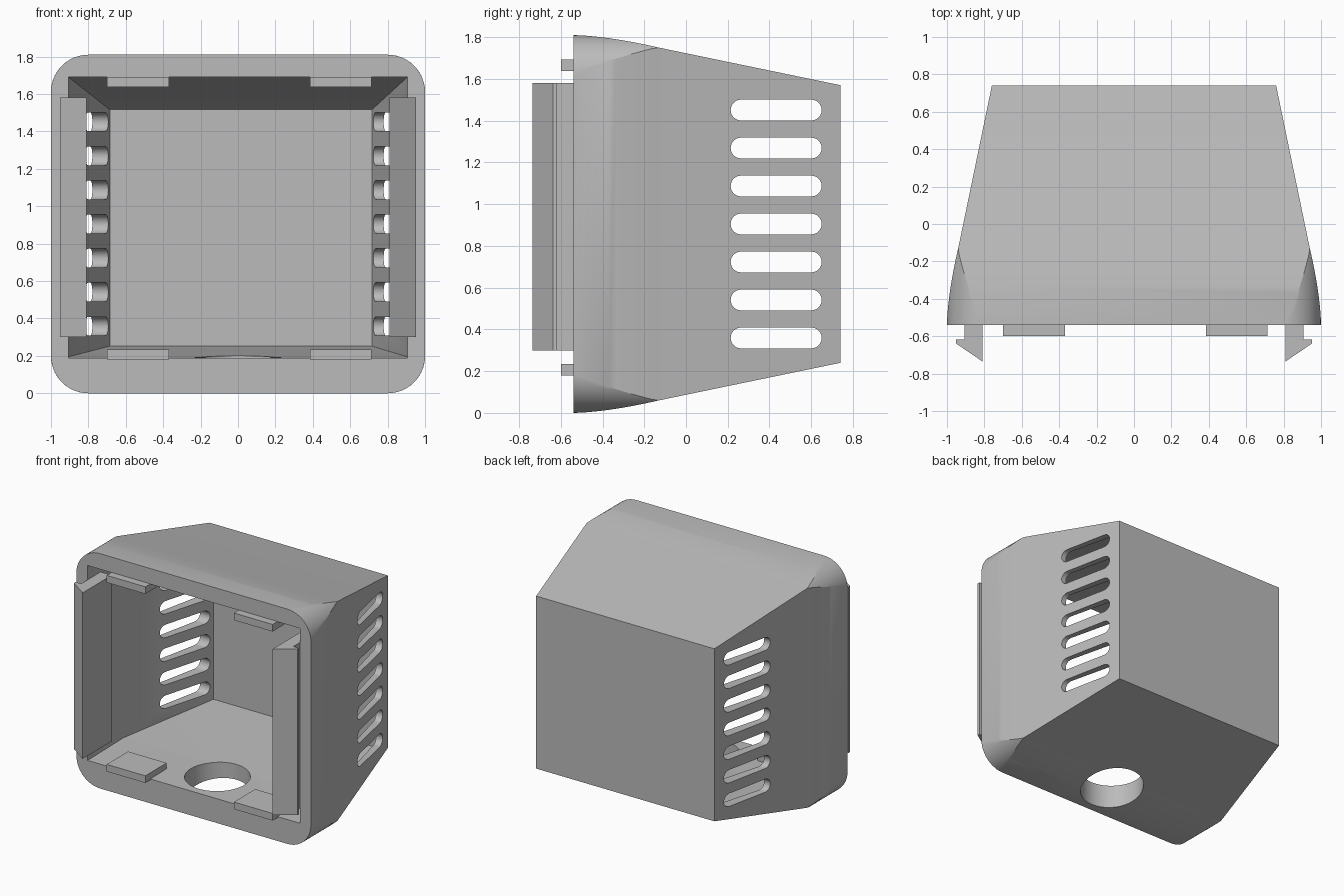
import bpy
import bmesh
from math import acos, cos, sin, pi

cube = bpy.data.objects.get("Cube")
if cube:
    bpy.data.objects.remove(cube)

GREY = (0.5, 0.5, 0.5, 1)
grey = bpy.data.materials.new("plain grey")
grey.use_nodes = True
grey.diffuse_color = GREY
grey.node_tree.nodes["Principled BSDF"].inputs["Base Color"].default_value = GREY


def loft(name, groups):
    """Make one object; each group is a list of rings skinned and capped."""
    bm = bmesh.new()
    for rings in groups:
        rows = [[bm.verts.new(p) for p in ring] for ring in rings]
        n = len(rows[0])
        for a, b in zip(rows, rows[1:]):
            for i in range(n):
                j = (i + 1) % n
                bm.faces.new((a[i], a[j], b[j], b[i]))
        bm.faces.new(rows[0])
        bm.faces.new(rows[-1])
    bmesh.ops.remove_doubles(bm, verts=bm.verts, dist=0.0005)
    bmesh.ops.recalc_face_normals(bm, faces=bm.faces)
    mesh = bpy.data.meshes.new(name)
    bm.to_mesh(mesh)
    bm.free()
    mesh.materials.append(grey)
    obj = bpy.data.objects.new(name, mesh)
    bpy.context.collection.objects.link(obj)
    return obj


def rect(y, x0, x1, z0, z1):
    return [(x0, y, z0), (x1, y, z0), (x1, y, z1), (x0, y, z1)]


def cut(target, cutter):
    cutter.hide_render = True
    mod = target.modifiers.new("cut", 'BOOLEAN')
    mod.operation = 'DIFFERENCE'
    mod.solver = 'EXACT'
    mod.object = cutter
    bpy.context.view_layer.objects.active = target
    bpy.ops.object.modifier_apply(modifier=mod.name)
    bpy.data.objects.remove(cutter)


# Tapered shell: a flared box whose corners are trimmed by a fixed radius
FRONT, BACK, BEND = -0.54, 0.74, -0.13
MID, RAD, STEPS = 0.905, 0.2, 12


def shell_ring(y, inset):
    start = min(acos((RAD - inset) / RAD), pi / 4) if inset < RAD else pi / 4
    sharp = start >= pi / 4 - 0.001
    corner = []
    for i in range(STEPS + 1):
        t = start + (pi / 2 - 2 * start) * i / STEPS
        if sharp:
            corner.append((1 - inset, MID - inset))
        else:
            corner.append((1 - RAD + RAD * cos(t), MID - RAD + RAD * sin(t)))
    half = corner + [(-x, z) for x, z in reversed(corner)]
    full = half + [(-x, -z) for x, z in half]
    return [(x, y, MID + z) for x, z in full]


rings = []
for i in range(13):
    s = i / 12
    rings.append(shell_ring(FRONT + (BEND - FRONT) * s, 0.06 * s ** 1.6))
rings.append(shell_ring(BACK, 0.24))
housing = loft("housing", [rings])

# Hollow interior
cut(housing, loft("cavity_cutter", [[
    rect(-0.7, -0.905, 0.905, 0.185, 1.69),
    rect(-0.1, -0.905, 0.905, 0.195, 1.69),
    rect(0.68, -0.685, 0.716, 0.252, 1.516)]]))

# Seven rounded vent slots through both side walls
slots = []
for k in range(7):
    z = MID + (k - 3) * 0.182
    outline = []
    for centre, turn in ((0.6, -pi / 2), (0.264, pi / 2)):
        for i in range(13):
            t = turn + pi * i / 12
            outline.append((centre + 0.05 * cos(t), z + 0.05 * sin(t)))
    slots.append([[(x, y, h) for y, h in outline] for x in (-1.3, 1.3)])
cut(housing, loft("slot_cutter", slots))

# Round cable hole in the floor
circle = [(0.23 * cos(pi * i / 32), -0.25 + 0.23 * sin(pi * i / 32))
          for i in range(64)]
cut(housing, loft("hole_cutter", [[[(x, y, z) for x, y in circle]
                                   for z in (-0.3, 0.5)]]))

bpy.ops.object.select_all(action='DESELECT')
housing.select_set(True)
bpy.context.view_layer.objects.active = housing
bpy.ops.object.shade_smooth_by_angle(angle=pi / 7)

# Locating tabs along the top and bottom of the opening
for side, x0, x1 in (("right", -0.7, -0.37), ("left", 0.385, 0.715)):
    for level, z0, z1 in (("top", 1.637, 1.692), ("bottom", 0.18, 0.235)):
        loft(f"{level}_{side}_tab", [[rect(-0.6, x0, x1, z0, z1),
                                      rect(-0.34, x0, x1, z0, z1)]])

# Barbed snap clips at both sides
barb = [(0.81, -0.38), (0.81, -0.735), (0.953, -0.638),
        (0.953, -0.618), (0.905, -0.618), (0.905, -0.38)]
for side, sign in (("left", 1), ("right", -1)):
    loft(f"{side}_snap_clip", [[[(sign * x, y, z) for x, y in barb]
                                for z in (0.3, 1.58)]])
